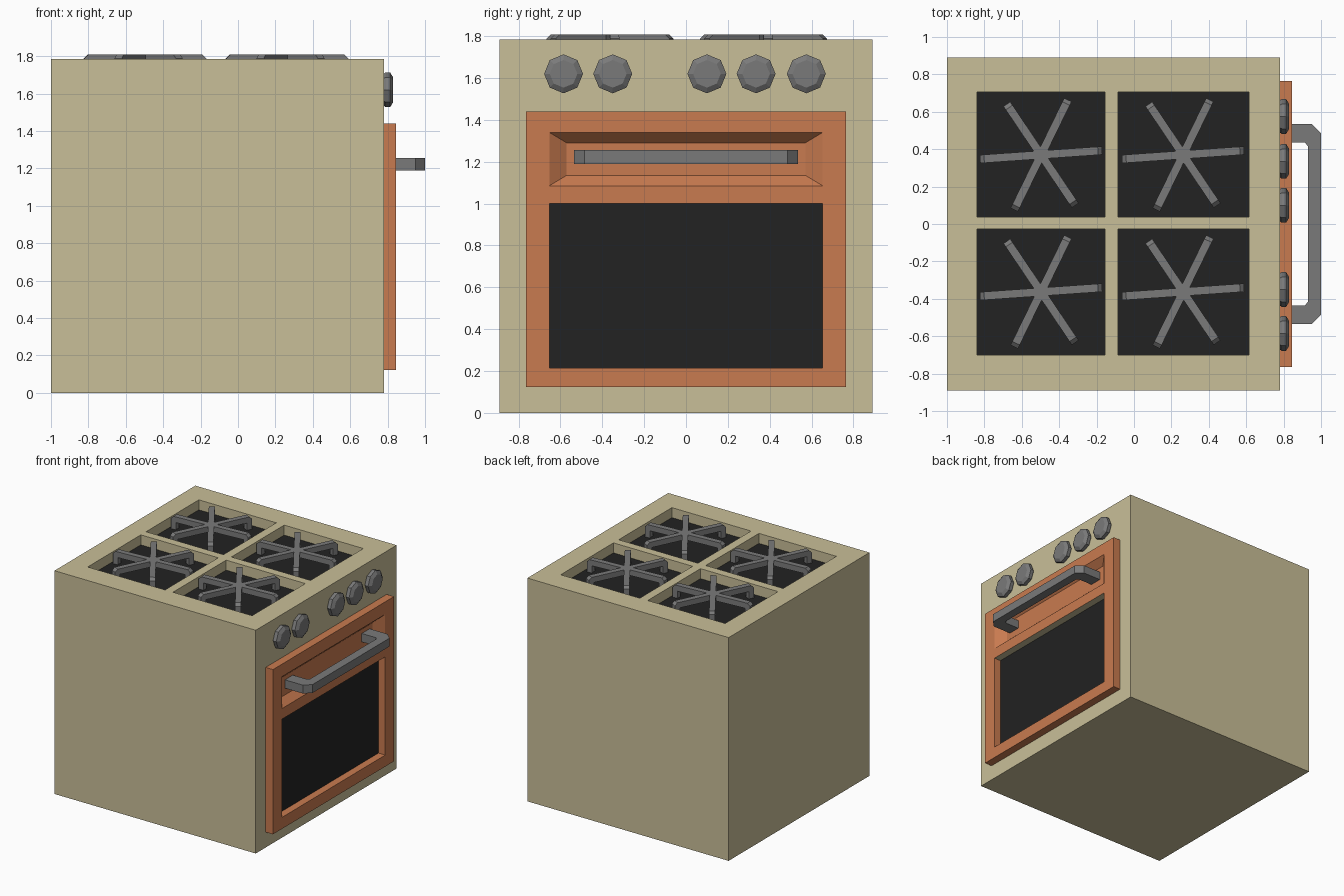
import bpy, bmesh, math
from mathutils import Matrix, Vector

if "Cube" in bpy.data.objects:
    bpy.data.objects.remove(bpy.data.objects["Cube"], do_unlink=True)


def material(name, rgb):
    m = bpy.data.materials.new(name)
    m.use_nodes = True
    m.diffuse_color = (*rgb, 1)
    m.node_tree.nodes["Principled BSDF"].inputs["Base Color"].default_value = (*rgb, 1)
    return m


cream = material("cream_enamel", (0.584, 0.521, 0.314))
copper = material("copper_orange", (0.584, 0.198, 0.08))
black = material("black", (0.016, 0.016, 0.016))
grey = material("grey_iron", (0.195, 0.195, 0.195))


def finish(bm, name, mats, matrix=None):
    if matrix:
        bm.transform(matrix)
    bmesh.ops.recalc_face_normals(bm, faces=bm.faces)
    me = bpy.data.meshes.new(name)
    bm.to_mesh(me)
    bm.free()
    for m in mats:
        me.materials.append(m)
    ob = bpy.data.objects.new(name, me)
    bpy.context.collection.objects.link(ob)
    return ob


def slab(us, vs, top, bottom, recesses):
    """Slab facing local z; recesses maps a grid cell to (depth, taper u, taper v, material)."""
    bm = bmesh.new()
    grid = [[bm.verts.new((u, v, top)) for v in vs] for u in us]
    cells = {}
    for i in range(len(us) - 1):
        for j in range(len(vs) - 1):
            cells[i, j] = bm.faces.new((grid[i][j], grid[i + 1][j],
                                        grid[i + 1][j + 1], grid[i][j + 1]))
    rim = [e for e in bm.edges if e.is_boundary]
    # outer sides and underside
    ext = bmesh.ops.extrude_edge_only(bm, edges=rim)["geom"]
    for v in ext:
        if isinstance(v, bmesh.types.BMVert):
            v.co.z = bottom
    low = [e for e in bm.edges if e.is_boundary]
    bmesh.ops.edgeloop_fill(bm, edges=low)
    # sunk cells
    for key, (depth, tu, tv, mat) in recesses.items():
        face = bmesh.ops.extrude_discrete_faces(bm, faces=[cells[key]])["faces"][0]
        mid = face.calc_center_median()
        for v in face.verts:
            v.co.x -= math.copysign(tu, v.co.x - mid.x)
            v.co.y -= math.copysign(tv, v.co.y - mid.y)
            v.co.z -= depth
        face.material_index = mat
    return bm


def prism(points, thickness, name, matrix, mat):
    bm = bmesh.new()
    face = bm.faces.new([bm.verts.new((a, b, -thickness / 2)) for a, b in points])
    ext = bmesh.ops.extrude_face_region(bm, geom=[face])["geom"]
    bmesh.ops.translate(bm, vec=(0, 0, thickness),
                        verts=[v for v in ext if isinstance(v, bmesh.types.BMVert)])
    return finish(bm, name, [mat], matrix)


# cabinet with four burner wells
TOP, FLOOR = 1.785, 1.705
well = (TOP - FLOOR, 0, 0, 1)
body = slab([-1, -0.84, -0.155, -0.085, 0.615, 0.78],
            [-0.89, -0.7, -0.028, 0.038, 0.705, 0.89], TOP, 0,
            {(i, j): well for i in (1, 3) for j in (1, 3)})
finish(body, "cabinet", [cream, black])

# outward +x frame: local x -> y, local y -> z, local z -> x
to_front = Matrix(((0, 0, 1, 0), (1, 0, 0, 0), (0, 1, 0, 0), (0, 0, 0, 1)))

# oven door with window and tapered handle recess
WINDOW_TOP = 1.0
door = slab([-0.765, -0.653, 0.653, 0.765],
            [0.123, 0.215, WINDOW_TOP, 1.085, 1.34, 1.44], 0.845, 0.78,
            {(1, 1): (0.06, 0, 0, 1), (1, 3): (0.055, 0.083, 0.05, 0)})
for f in door.faces:
    c = f.calc_center_median()
    if abs(c.y - WINDOW_TOP) < 0.001 and abs(c.x) < 0.01:
        f.material_index = 2
finish(door, "oven_door", [copper, black, cream], to_front)

# door handle
half = [(0.78, 0.435), (0.915, 0.435), (0.93, 0.415)]
outer = [(1.0, 0.485), (0.95, 0.535), (0.78, 0.535)]
inside = half + [(x, -y) for x, y in reversed(half)]
outline = inside + [(x, -y) for x, y in reversed(outer)] + outer
prism(outline, 0.067, "door_handle", Matrix.Translation((0, 0, 1.222)), grey)

# control knobs
for n, y in enumerate((-0.585, -0.35, 0.1, 0.335, 0.575)):
    bm = bmesh.new()
    for r1, r2, z0, z1, cap in ((0.085, 0.093, 0, 0.012, False),
                                (0.093, 0.093, 0.012, 0.035, False),
                                (0.093, 0.066, 0.035, 0.052, True)):
        bmesh.ops.create_cone(bm, cap_ends=cap, segments=8, radius1=r1, radius2=r2,
                              depth=z1 - z0, matrix=Matrix.Translation((0, 0, (z0 + z1) / 2)))
    bmesh.ops.remove_doubles(bm, verts=bm.verts, dist=0.0001)
    finish(bm, f"knob_{n + 1}", [grey], Matrix.Translation((0.778, y, 1.62)) @ to_front)

# burner grates: six footed arms each
UP = 1.808
arm = [(0, UP), (0.305, UP), (0.327, UP - 0.02), (0.327, FLOOR), (0.285, FLOOR),
       (0.285, UP - 0.045), (0, UP - 0.045)]
stand = Matrix.Rotation(math.pi / 2, 4, "X")
for gx in (-0.497, 0.262):
    for gy in (-0.363, 0.37):
        for k in range(6):
            turn = Matrix.Rotation(math.radians(4 + 60 * k), 4, "Z")
            prism(arm, 0.044, f"grate_arm_{k + 1}",
                  Matrix.Translation((gx, gy, 0)) @ turn @ stand, grey)
